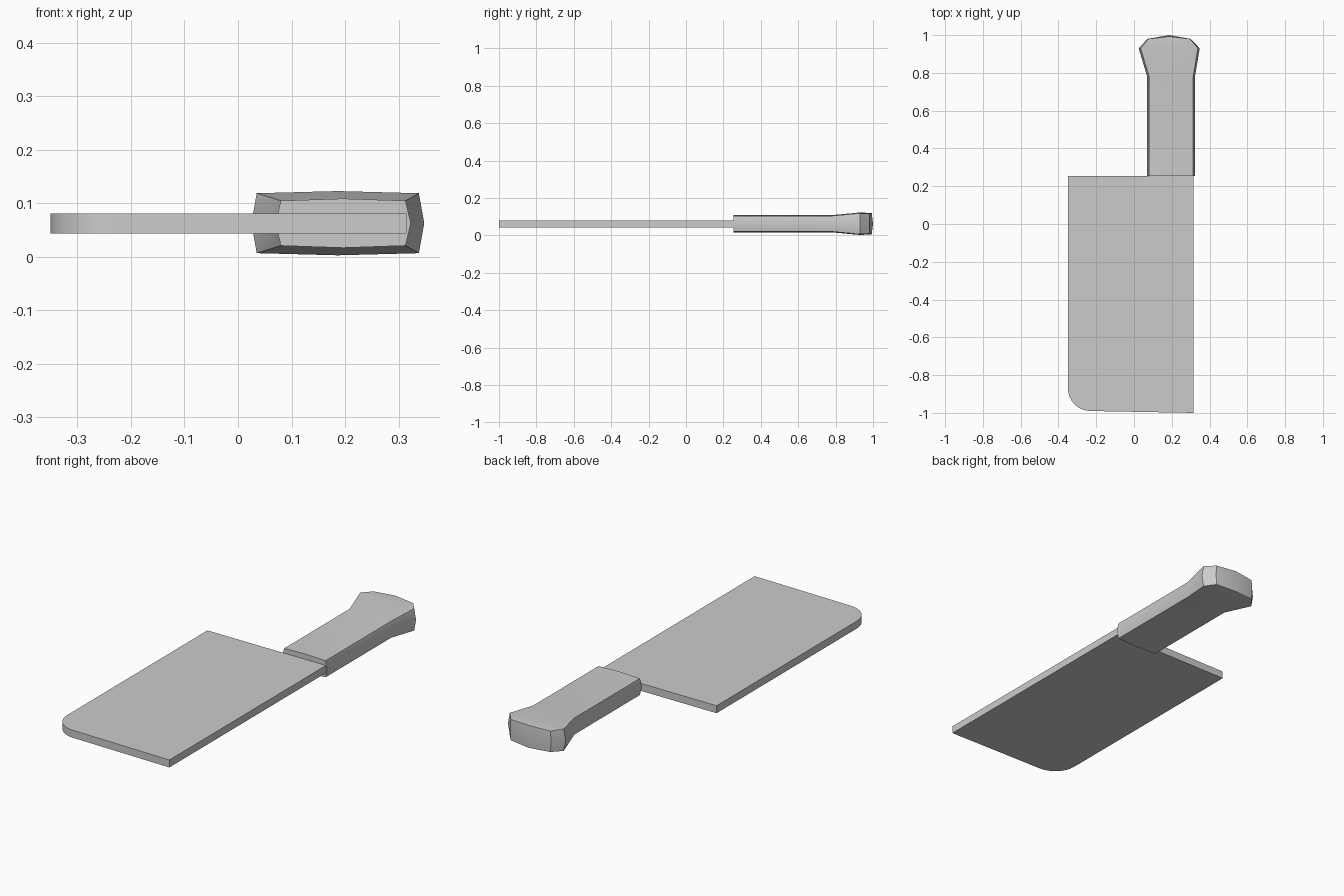
import bpy, bmesh, math

cube = bpy.data.objects.get("Cube")
if cube:
    bpy.data.objects.remove(cube, do_unlink=True)

grey = bpy.data.materials.new("plain_grey")
grey.use_nodes = True
COLOUR = (0.6, 0.6, 0.6, 1)
grey.diffuse_color = COLOUR
grey.node_tree.nodes["Principled BSDF"].inputs["Base Color"].default_value = COLOUR


def finish(name, bm):
    bmesh.ops.recalc_face_normals(bm, faces=bm.faces)
    mesh = bpy.data.meshes.new(name)
    bm.to_mesh(mesh)
    bm.free()
    mesh.materials.append(grey)
    obj = bpy.data.objects.new(name, mesh)
    bpy.context.collection.objects.link(obj)
    bpy.ops.object.select_all(action='DESELECT')
    obj.select_set(True)
    bpy.context.view_layer.objects.active = obj
    bpy.ops.object.shade_smooth_by_angle(angle=math.radians(30))


# Blade: flat slab with one rounded front corner
bm = bmesh.new()
radius = 0.12
outline = [(0.315, -1.0), (0.315, 0.255), (-0.35, 0.255)]
for i in range(9):
    a = math.pi * (1 + i / 16)
    outline.append((-0.35 + radius * (1 + math.cos(a)), -0.87 + radius * math.sin(a)))
base = bm.faces.new([bm.verts.new((x, y, 0.043)) for x, y in outline])
slab = bmesh.ops.extrude_face_region(bm, geom=[base])
for v in slab["geom"]:
    if isinstance(v, bmesh.types.BMVert):
        v.co.z = 0.081
finish("blade", bm)

# Handle: slightly bulging eight-point sections, flared to a pommel
# y, y of the middle, left x, right x, side bulge, half height at corners
sections = [
    (0.255, 0.255, 0.08, 0.313, 0.010, 0.042),
    (0.78, 0.78, 0.08, 0.313, 0.010, 0.042),
    (0.93, 0.93, 0.035, 0.338, 0.010, 0.056),
    (0.98, 0.993, 0.075, 0.297, 0.004, 0.053),
]
bm = bmesh.new()
rings = []
for y, y_mid, x0, x1, bulge, h in sections:
    mid, z = (x0 + x1) / 2, 0.0625
    points = [(x0, y, z - h), (mid, y_mid, z - h - 0.004), (x1, y, z - h),
              (x1 + bulge, y, z), (x1, y, z + h), (mid, y_mid, z + h + 0.004),
              (x0, y, z + h), (x0 - bulge, y, z)]
    rings.append([bm.verts.new(p) for p in points])
for a, b in zip(rings, rings[1:]):
    for i in range(8):
        j = (i + 1) % 8
        bm.faces.new((a[i], a[j], b[j], b[i]))
bm.faces.new(rings[0])

# Rounded butt of the pommel
tip = bm.verts.new((0.186, 1.0, 0.0625))
end = rings[-1]
for i in range(1, 8, 2):
    bm.faces.new((end[i], end[(i + 1) % 8], end[(i + 2) % 8], tip))
finish("handle", bm)
